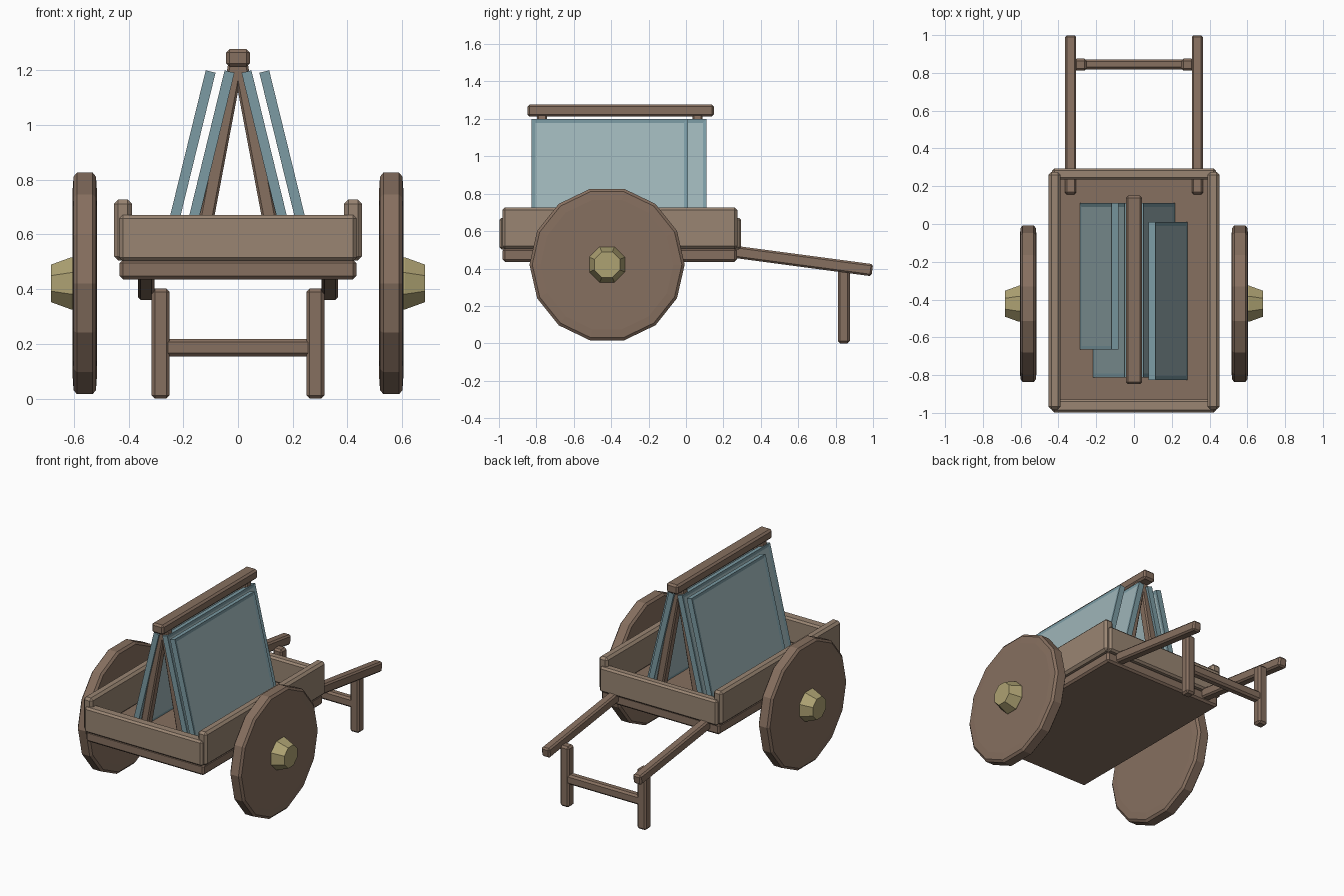
import bpy, bmesh, math
from mathutils import Vector, Matrix

if "Cube" in bpy.data.objects:
    bpy.data.objects.remove(bpy.data.objects["Cube"])


def mat(name, rgb):
    m = bpy.data.materials.new(name)
    m.diffuse_color = (*rgb, 1)
    m.use_nodes = True
    m.node_tree.nodes["Principled BSDF"].inputs["Base Color"].default_value = m.diffuse_color
    return m


DARK = mat("dark_wood", (0.24, 0.16, 0.115))
LIGHT = mat("light_wood", (0.32, 0.235, 0.17))
BRASS = mat("brass", (0.42, 0.36, 0.17))
FRAME = mat("pane_edge", (0.20, 0.33, 0.37))
GLASS = mat("glass", (0.34, 0.46, 0.48))


def finish(name, bm, *mats):
    bmesh.ops.recalc_face_normals(bm, faces=bm.faces)
    me = bpy.data.meshes.new(name)
    bm.to_mesh(me)
    bm.free()
    for m in mats:
        me.materials.append(m)
    ob = bpy.data.objects.new(name, me)
    bpy.context.collection.objects.link(ob)
    return ob


def block(name, size, matrix, material, bevel=0.012):
    bm = bmesh.new()
    bmesh.ops.create_cube(bm, size=1)
    bm.transform(Matrix.Diagonal((*size, 1)))
    if bevel:
        bmesh.ops.bevel(bm, geom=bm.edges[:], offset=bevel, segments=1, affect='EDGES')
    bm.transform(matrix)
    return finish(name, bm, material)


def box(name, x, y, z, material, bevel=0.012):
    lo, hi = Vector((x[0], y[0], z[0])), Vector((x[1], y[1], z[1]))
    return block(name, hi - lo, Matrix.Translation((lo + hi) / 2), material, bevel)


def along(p0, p1):
    # frame whose z axis runs from p0 to p1, with y kept level for leaning parts
    z = (p1 - p0).normalized()
    side = Vector((0, 1, 0)) if abs(z.y) < 0.5 else Vector((1, 0, 0))
    x = side.cross(z).normalized()
    y = z.cross(x)
    rot = Matrix((x, y, z)).transposed().to_4x4()
    return Matrix.Translation((p0 + p1) / 2) @ rot


def bar(name, p0, p1, wx, wy, material, bevel=0.01):
    p0, p1 = Vector(p0), Vector(p1)
    return block(name, (wx, wy, (p1 - p0).length), along(p0, p1), material, bevel)


def lathe(name, profile, n, centre, material):
    # closed solid of (x, radius) rings around the x axis, flat side on top
    bm = bmesh.new()
    rings = []
    for x, r in profile:
        rings.append([bm.verts.new((centre[0] + x,
                                    centre[1] + r * math.sin((i + 0.5) * math.tau / n),
                                    centre[2] + r * math.cos((i + 0.5) * math.tau / n)))
                      for i in range(n)])
    for a, b in zip(rings, rings[1:]):
        for i in range(n):
            j = (i + 1) % n
            bm.faces.new((a[i], a[j], b[j], b[i]))
    bm.faces.new(rings[0])
    bm.faces.new(rings[-1])
    return finish(name, bm, material)


def pane(name, s, x_low, x_high, y0, y1):
    # leaning sheet with a border inset on both large faces
    ym = (y0 + y1) / 2
    p0, p1 = Vector((s * x_low, ym, 0.505)), Vector((s * x_high, ym, 1.195))
    bm = bmesh.new()
    bmesh.ops.create_cube(bm, size=1)
    bm.transform(Matrix.Diagonal((0.037, y1 - y0, (p1 - p0).length, 1)))
    bm.normal_update()
    big = [f for f in bm.faces if abs(f.normal.x) > 0.9]
    bmesh.ops.inset_individual(bm, faces=big, thickness=0.028, depth=-0.004)
    for f in big:
        f.material_index = 1
    bm.transform(along(p0, p1))
    return finish(name, bm, FRAME, GLASS)


# cart bed and boards
box("bed_floor", (-0.433, 0.433), (-0.98, 0.272), (0.436, 0.507), DARK)
box("front_board", (-0.433, 0.433), (-0.998, -0.928), (0.503, 0.671), LIGHT)
box("back_board", (-0.433, 0.433), (0.235, 0.295), (0.503, 0.671), LIGHT)

for s, side in ((-1, "left"), (1, "right")):
    box(side + "_side_board", sorted((s * 0.388, s * 0.453)), (-0.982, 0.275),
        (0.505, 0.727), LIGHT, 0.015)

    # wheel and hub
    c = (s * 0.56, -0.422, 0.421)
    lathe(side + "_wheel", [(-0.044, 0.355), (-0.041, 0.4), (-0.029, 0.415),
                            (0.029, 0.415), (0.041, 0.4), (0.044, 0.355)], 14, c, DARK)
    lathe(side + "_hub", [(s * 0.03, 0.103), (s * 0.05, 0.103), (s * 0.124, 0.074)],
          8, c, BRASS)

    # pulling handle and its stand leg
    bar(side + "_handle", (s * 0.336, 0.155, 0.503), (s * 0.336, 0.996, 0.391),
        0.065, 0.06, DARK)
    box(side + "_stand_leg", sorted((s * 0.25, s * 0.316)), (0.812, 0.876), (0, 0.402), DARK)

    # A-frame legs under the ridge
    for y, end in ((-0.77, "front"), (0.062, "back")):
        bar(f"{side}_{end}_rack_leg", (s * 0.146, y, 0.495), (s * 0.008, y, 1.225),
            0.054, 0.054, DARK, 0.008)

    # leaning glass panes
    pane(side + "_inner_pane", s, 0.199, 0.031, -0.812, 0.11)

pane("left_outer_pane", -1, 0.269, 0.1, -0.665, 0.11)
pane("right_outer_pane", 1, 0.265, 0.096, -0.825, 0.01)

# stand crossbar, reaching out to the handles, and ridge beam
box("stand_crossbar", (-0.3, 0.3), (0.818, 0.872), (0.154, 0.218), DARK)
box("ridge_beam", (-0.043, 0.043), (-0.848, 0.15), (1.212, 1.277), DARK)
